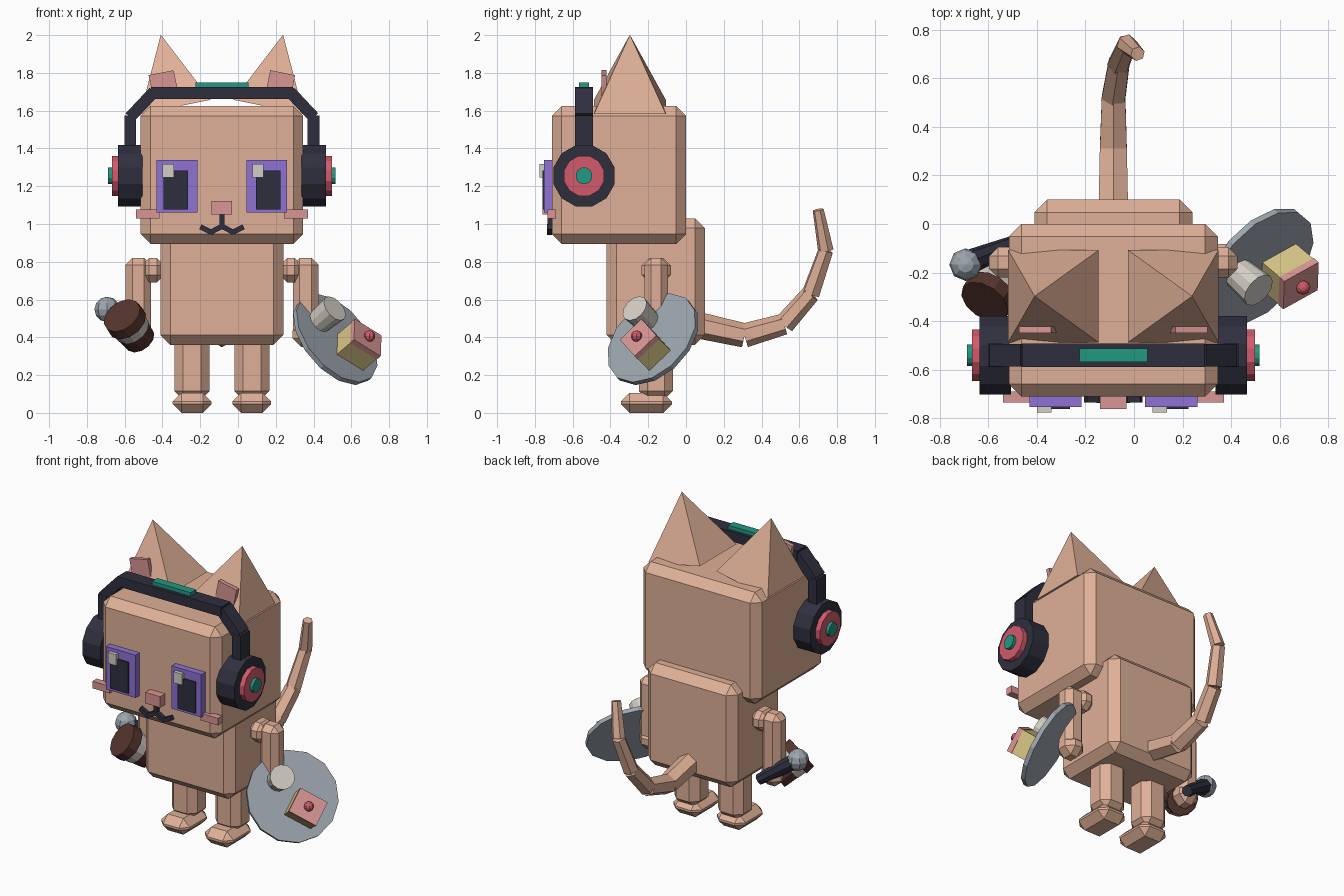
import bpy, bmesh, math
from mathutils import Vector, Matrix

if "Cube" in bpy.data.objects:
    bpy.data.objects.remove(bpy.data.objects["Cube"])

CX = -0.085  # symmetry plane of the cat


def material(name, r, g, b):
    def lin(c):
        c /= 255
        return c / 12.92 if c <= 0.04045 else ((c + 0.055) / 1.055) ** 2.4
    m = bpy.data.materials.new(name)
    m.diffuse_color = (lin(r), lin(g), lin(b), 1)
    m.use_nodes = True
    m.node_tree.nodes["Principled BSDF"].inputs["Base Color"].default_value = m.diffuse_color
    return m


FUR = material("fur", 223, 176, 151)
NAVY = material("navy", 47, 47, 63)
TEAL = material("teal", 34, 152, 130)
RED = material("red", 210, 90, 108)
PINK = material("pink", 216, 150, 148)
PURPLE = material("purple", 142, 114, 212)
CREAM = material("cream", 212, 207, 198)
YELLOW = material("yellow", 218, 199, 136)
BROWN = material("brown", 84, 52, 44)
GREY = material("grey", 156, 165, 174)


def finish(name, bm, mat, matrix=Matrix()):
    bmesh.ops.recalc_face_normals(bm, faces=bm.faces[:])
    me = bpy.data.meshes.new(name)
    bm.to_mesh(me)
    bm.free()
    me.materials.append(mat)
    ob = bpy.data.objects.new(name, me)
    ob.matrix_world = matrix
    bpy.context.collection.objects.link(ob)
    return ob


def box(name, center, size, mat, bevel=0, rot=None):
    bm = bmesh.new()
    bmesh.ops.create_cube(bm, size=1)
    bmesh.ops.scale(bm, vec=size, verts=bm.verts[:])
    if bevel:
        bmesh.ops.bevel(bm, geom=bm.edges[:], offset=bevel, segments=1,
                        affect='EDGES', profile=0.5)
    m = Matrix.Translation(center) @ (rot.to_4x4() if rot else Matrix())
    return finish(name, bm, mat, m)


def rod(name, a, b, r1, r2, mat, sides, turn=0):
    """Straight or tapered cylinder from point a to point b."""
    a, b = Vector(a), Vector(b)
    bm = bmesh.new()
    bmesh.ops.create_cone(bm, cap_ends=True, segments=sides, radius1=r1,
                          radius2=r2, depth=(b - a).length)
    q = (b - a).to_track_quat('Z', 'Y').to_matrix().to_4x4()
    return finish(name, bm, mat, Matrix.Translation((a + b) / 2) @ q @ Matrix.Rotation(turn, 4, 'Z'))


def ball(name, center, r, mat, u=8, v=6):
    bm = bmesh.new()
    bmesh.ops.create_uvsphere(bm, u_segments=u, v_segments=v, radius=r)
    return finish(name, bm, mat, Matrix.Translation(center))


def strip(name, a, b, width, depth, mat):
    """Flat bar between two points in the XZ plane."""
    a, b = Vector(a), Vector(b)
    d = b - a
    rot = Matrix.Rotation(-math.atan2(d.z, d.x), 3, 'Y')
    return box(name, (a + b) / 2, (d.length, depth, width), mat, 0, rot)


# Head and body
box("head", (CX, -0.355, 1.26), (0.86, 0.71, 0.73), FUR, 0.052)
box("body", (CX, -0.16, 0.695), (0.65, 0.52, 0.67), FUR, 0.052)

# Paired parts
for s, side in ((-1, "left"), (1, "right")):
    def X(d):
        return CX + s * d

    # Legs and arms
    box("leg_" + side, (X(0.158), -0.16, 0.24), (0.185, 0.18, 0.34), FUR, 0.045)
    box("foot_" + side, (X(0.158), -0.21, 0.053), (0.205, 0.27, 0.106), FUR, 0.046)
    box("shoulder_" + side, (X(0.365), -0.158, 0.755), (0.12, 0.155, 0.13), FUR, 0.04)
    box("arm_" + side, (X(0.443), -0.158, 0.61), (0.135, 0.125, 0.42), FUR, 0.036)
    box("paw_" + side, (X(0.443), -0.158, 0.415), (0.14, 0.15, 0.13), FUR, 0.045)

    # Ear: four sided pyramid leaning outwards
    tilt = Matrix.Rotation(s * 0.2, 4, 'Y')
    bm = bmesh.new()
    bmesh.ops.create_cone(bm, cap_ends=True, segments=4, radius1=0.19 * math.sqrt(2),
                          radius2=0, depth=0.39)
    bmesh.ops.rotate(bm, verts=bm.verts[:], cent=(0, 0, 0),
                     matrix=Matrix.Rotation(math.pi / 4, 3, 'Z'))
    finish("ear_" + side, bm, FUR, Matrix.Translation((X(0.285), -0.297, 1.811)) @ tilt)
    box("inner_ear_" + side, (X(0.31), -0.435, 1.742), (0.135, 0.026, 0.12), PINK,
        0, tilt.to_3x3())

    # Eyes and cheeks
    ex = X(0.238)
    box("iris_" + side, (ex, -0.73, 1.2), (0.215, 0.044, 0.28), PURPLE)
    box("pupil_" + side, (ex + s * 0.006, -0.752, 1.18), (0.13, 0.018, 0.205), NAVY)
    box("eye_shine_" + side, (ex - 0.047, -0.762, 1.282), (0.06, 0.026, 0.072), CREAM)
    box("cheek_" + side, (X(0.392), -0.712, 1.053), (0.125, 0.045, 0.046), PINK)

    # Headphones
    hy, hz = -0.54, 1.255
    for part, d0, d1, r, mat in (("ear_cup", 0.42, 0.55, 0.168, NAVY),
                                 ("cup_ring", 0.53, 0.582, 0.11, RED),
                                 ("cup_button", 0.56, 0.602, 0.045, TEAL)):
        rod(part + "_" + side, (X(d0), hy, hz), (X(d1), hy, hz), r, r, mat, 12, math.pi / 12)
    strip("band_post_" + side, (X(0.485), hy, 1.36), (X(0.485), hy, 1.575), 0.062, 0.095, NAVY)
    strip("band_corner_" + side, (X(0.487), hy, 1.565), (X(0.36), hy, 1.7), 0.062, 0.093, NAVY)

    # Mouth curl
    strip("mouth_inner_" + side, (X(0), -0.722, 0.988), (X(0.062), -0.722, 0.955), 0.027, 0.027, NAVY)
    strip("mouth_outer_" + side, (X(0.058), -0.722, 0.957), (X(0.115), -0.722, 0.985), 0.027, 0.026, NAVY)

box("band_top", (CX, -0.54, 1.694), (0.75, 0.095, 0.064), NAVY)
box("band_pad", (CX, -0.54, 1.735), (0.28, 0.055, 0.03), TEAL)
box("nose", (CX, -0.735, 1.085), (0.108, 0.052, 0.072), PINK)
strip("mouth_middle", (CX, -0.722, 1.06), (CX, -0.722, 0.975), 0.025, 0.025, NAVY)

# Tail: chain of tapering six sided segments
path = [(CX, 0.06, 0.465), (CX, 0.31, 0.41), (-0.084, 0.52, 0.47),
        (-0.062, 0.66, 0.63), (-0.03, 0.74, 0.86), (0.015, 0.7, 1.075)]
radii = [0.07, 0.064, 0.056, 0.05, 0.042, 0.03]
for i in range(5):
    rod("tail_%d" % (i + 1), path[i], path[i + 1], radii[i], radii[i + 1], FUR, 6)

# Tilted plate with a mug and a cake
n = Vector((0.64, -0.545, 0.545)).normalized()
c = Vector((0.515, -0.175, 0.39))
rod("plate", c - n * 0.014, c + n * 0.014, 0.28, 0.28, GREY, 14)
mug = Vector((0.423, -0.196, 0.477))
rod("mug", mug + n * 0.005, mug + n * 0.14, 0.066, 0.076, CREAM, 12)
e = Vector((0.77, 0.428, -0.477))
e = (e - n * e.dot(n)).normalized()
rot = Matrix((e, n.cross(e), n)).transposed()
base = Vector((0.586, -0.168, 0.313))
box("cake", base + n * 0.07, (0.18, 0.155, 0.12), YELLOW, 0, rot)
box("cake_icing", base + n * 0.142, (0.184, 0.159, 0.032), PINK, 0, rot)
ball("cherry", base + n * 0.172, 0.03, RED)

# Drum shaped cup held in the other hand
a = Vector((-0.45, -0.65, 0.6)).normalized()
d = Vector((-0.573, -0.26, 0.46))
rod("cup_base", d - a * 0.12, d - a * 0.025, 0.085, 0.095, BROWN, 12)
rod("cup_sleeve", d - a * 0.03, d + a * 0.035, 0.097, 0.104, CREAM, 12)
rod("cup_lid", d + a * 0.03, d + a * 0.092, 0.112, 0.108, BROWN, 12)

# Microphone
rod("microphone_handle", (-0.475, -0.075, 0.395), (-0.675, -0.155, 0.535), 0.034, 0.05, NAVY, 8)
ball("microphone_head", (-0.693, -0.167, 0.548), 0.067, GREY)
